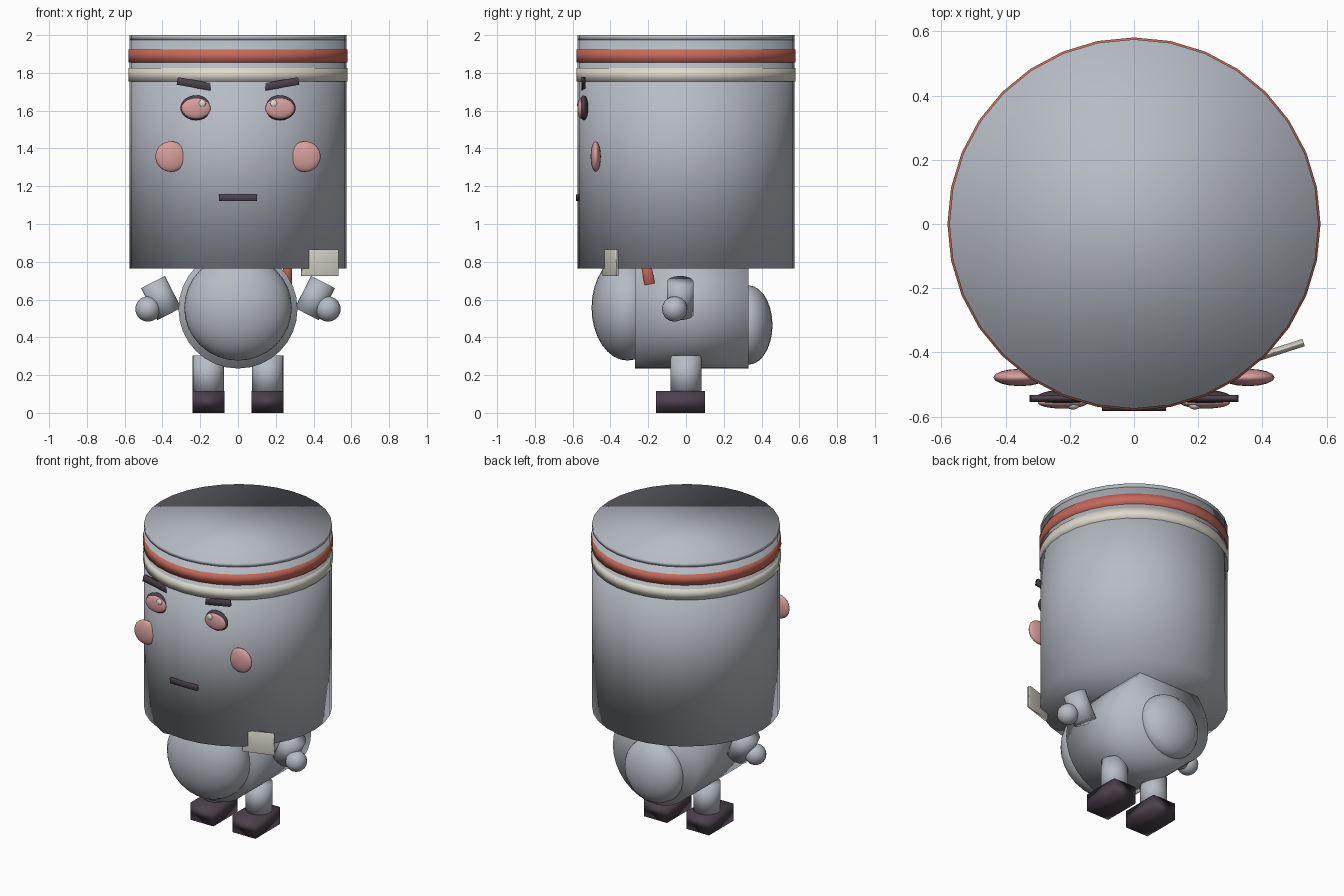
import bpy
from math import radians

if "Cube" in bpy.data.objects:
    bpy.data.objects.remove(bpy.data.objects["Cube"])


def material(name, rgb):
    m = bpy.data.materials.new(name)
    m.diffuse_color = (*rgb, 1)
    m.use_nodes = True
    m.node_tree.nodes["Principled BSDF"].inputs["Base Color"].default_value = m.diffuse_color
    return m


GREY = material("cool grey", (0.47, 0.50, 0.55))
RED = material("coral red", (0.58, 0.14, 0.10))
CREAM = material("cream", (0.73, 0.70, 0.61))
PINK = material("blush pink", (0.68, 0.34, 0.33))
DARK = material("dark plum", (0.07, 0.052, 0.07))


def finish(name, mat, rot=(0, 0, 0)):
    ob = bpy.context.object
    ob.name = name
    ob.rotation_euler = [radians(a) for a in rot]
    ob.data.materials.append(mat)
    bpy.ops.object.shade_smooth()
    return ob


def cylinder(name, mat, loc, radius, depth, rot=(0, 0, 0), sides=32):
    bpy.ops.mesh.primitive_cylinder_add(vertices=sides, radius=radius, depth=depth, location=loc)
    return finish(name, mat, rot)


def ellipsoid(name, mat, loc, radii, seg=24, rings=14):
    bpy.ops.mesh.primitive_uv_sphere_add(segments=seg, ring_count=rings, radius=1, location=loc)
    bpy.context.object.scale = radii
    return finish(name, mat)


def box(name, mat, loc, size, rot=(0, 0, 0)):
    bpy.ops.mesh.primitive_cube_add(size=1, location=loc)
    bpy.context.object.scale = size
    return finish(name, mat, rot)


def tube(name, mat, z0, z1, radius):
    # upright cylinder between two heights
    return cylinder(name, mat, (0, 0, (z0 + z1) / 2), radius, z1 - z0)


# Head drum with crown and two bands
tube("head", GREY, 0.765, 1.975, 0.575)
tube("crown", GREY, 1.975, 2.0, 0.575)
tube("upper_band", RED, 1.855, 1.925, 0.581)
tube("lower_band", CREAM, 1.755, 1.825, 0.581)

# Mouth
box("mouth", DARK, (0, -0.573, 1.138), (0.2, 0.02, 0.035))

# Body, belly and tail
cylinder("body", GREY, (0, 0.03, 0.55), 0.315, 0.6, (90, 0, 0))
ellipsoid("belly", GREY, (0, -0.31, 0.557), (0.285, 0.19, 0.28), 32, 16)
ellipsoid("tail", GREY, (0, 0.33, 0.465), (0.21, 0.128, 0.21))

for side, s in (("left", -1), ("right", 1)):
    # Face details
    ellipsoid(side + "_eye", DARK, (s * 0.222, -0.542, 1.615), (0.083, 0.025, 0.066))
    ellipsoid(side + "_iris", PINK, (s * 0.222, -0.557, 1.612), (0.077, 0.018, 0.054))
    ellipsoid(side + "_eye_highlight", CREAM, (s * 0.19, -0.566, 1.637), (0.02, 0.012, 0.02), 12, 8)
    ellipsoid(side + "_cheek", PINK, (s * 0.355, -0.478, 1.357), (0.083, 0.027, 0.081), 16, 10)
    box(side + "_brow", DARK, (s * 0.228, -0.543, 1.741), (0.19, 0.022, 0.04), (0, -s * 10, 0))
    # Limbs
    cylinder(side + "_arm", GREY, (s * 0.407, -0.03, 0.608), 0.071, 0.19, (0, s * 27, 0), 24)
    ellipsoid(side + "_hand", GREY, (s * 0.477, -0.06, 0.55), (0.067, 0.067, 0.067), 16, 10)
    cylinder(side + "_leg", GREY, (s * 0.157, 0, 0.203), 0.083, 0.2, sides=24)
    box(side + "_boot", DARK, (s * 0.157, -0.03, 0.058), (0.17, 0.26, 0.116))

# Tag and hanging strap under the head rim
box("tag", CREAM, (0.433, -0.4, 0.795), (0.2, 0.024, 0.14), (0, 0, 18))
box("strap", RED, (0.262, -0.203, 0.74), (0.05, 0.055, 0.12), (10, 0, 0))
